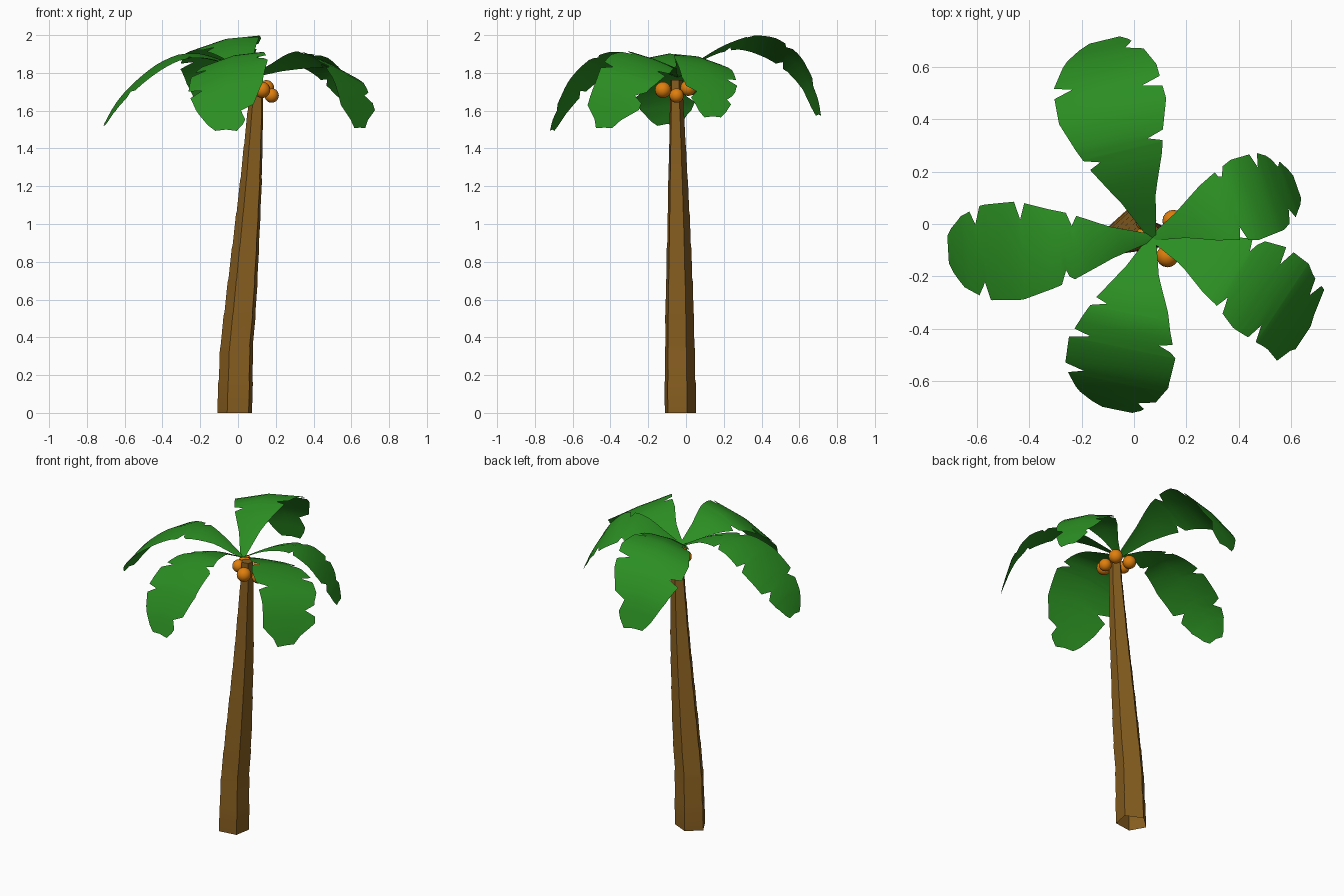
import bpy, bmesh, math
from mathutils import Vector

if "Cube" in bpy.data.objects:
    bpy.data.objects.remove(bpy.data.objects["Cube"])


def material(name, rgb):
    m = bpy.data.materials.new(name)
    m.diffuse_color = (*rgb, 1)
    m.use_nodes = True
    m.node_tree.nodes["Principled BSDF"].inputs["Base Color"].default_value = m.diffuse_color
    return m


GREEN = material("leaf green", (0.024, 0.27, 0.016))
BROWN = material("bark brown", (0.24, 0.110, 0.014))
ORANGE = material("coconut orange", (0.74, 0.21, 0.004))


def finish(bm, name, mat, smooth_angle):
    mesh = bpy.data.meshes.new(name)
    bm.to_mesh(mesh)
    bm.free()
    ob = bpy.data.objects.new(name, mesh)
    bpy.context.collection.objects.link(ob)
    mesh.materials.append(mat)
    bpy.ops.object.select_all(action='DESELECT')
    ob.select_set(True)
    bpy.context.view_layer.objects.active = ob
    bpy.ops.object.shade_smooth_by_angle(angle=math.radians(smooth_angle))
    return ob


def lerp(points, t):
    for (a, va), (b, vb) in zip(points, points[1:]):
        if t <= b:
            return va + (vb - va) * (t - a) / (b - a)
    return points[-1][1]


# Trunk: leaning tapered five-sided column with slightly stepped segments, open below
CX = [(0, -0.013), (0.35, -0.003), (0.6, 0.021), (1.2, 0.070), (1.68, 0.099), (1.8, 0.10)]
CY = [(0, -0.034), (1.0, -0.041), (1.7, -0.052), (1.8, -0.052)]
RAD = [(0, 0.099), (0.35, 0.092), (0.6, 0.087), (1.2, 0.062), (1.68, 0.040), (1.8, 0.035)]
bm = bmesh.new()
rings = []
segments, top = 10, 1.78
for i in range(segments):
    for z, flare in ((top * i / segments, 0.985), (top * (i + 0.9) / segments, 1.02)):
        r = lerp(RAD, z) * flare
        angles = [math.radians(27 + 72 * k) for k in range(5)]
        rings.append([bm.verts.new((lerp(CX, z) + r * math.cos(a),
                                    lerp(CY, z) + 0.9 * r * math.sin(a), z)) for a in angles])
for a, b in zip(rings, rings[1:]):
    for k in range(5):
        bm.faces.new((a[k], a[(k + 1) % 5], b[(k + 1) % 5], b[k]))
bm.faces.new(rings[-1])
finish(bm, "trunk", BROWN, 25)

# Coconuts clustered under the crown
for i, (x, y, z, r) in enumerate([(0.128, -0.122, 1.710, 0.043), (0.178, -0.05, 1.680, 0.038),
                                  (0.150, 0.012, 1.720, 0.042), (0.045, 0.012, 1.720, 0.040),
                                  (0.040, -0.050, 1.715, 0.038)]):
    bm = bmesh.new()
    bmesh.ops.create_uvsphere(bm, u_segments=16, v_segments=10, radius=r)
    bmesh.ops.translate(bm, verts=bm.verts, vec=(x, y, z))
    finish(bm, f"coconut_{i + 1}", ORANGE, 60)

# Fronds: ridged sheets along a drooping spine, with wedge notches in the edges
STEPS = (0, 0.2, 0.35, 0.5, 0.65, 0.8, 0.92, 1)
PROFILE = [(0, 0.07), (0.2, 0.32), (0.4, 0.68), (0.65, 1), (0.82, 0.97),
           (0.93, 0.72), (0.98, 0.45), (1, 0.28)]
BOW = [(0, 0), (0.25, 0.6), (0.5, 1), (0.8, 0.95), (0.95, 0.5), (1, 0)]
BASE = Vector((0.07, -0.052, 0))


def half_width(t, full, notches, tip):
    w = full * lerp(PROFILE, t)
    if 0.8 < t < 0.97:
        w = max(w, full * tip)
    for n in notches:
        w *= min(1, 0.64 + 0.36 * abs(t - n) / 0.025)
    return w


def frond(name, azimuth, reach, heights, half, roll, fold, bow, left, right, tip=0):
    """roll and bow are positive towards the left of the growing direction;
    left and right list the notch positions along the spine"""
    a = math.radians(azimuth)
    out = Vector((math.cos(a), math.sin(a), 0))
    side = Vector((-out.y, out.x, 0))
    spine = list(zip(STEPS, heights))
    ts = {i / 20 for i in range(21)} | set(STEPS) | {0.93, 0.98}
    for n in left + right:
        ts = {t for t in ts if abs(t - n) > 0.024 or t == 1} | {n - 0.025, n, n + 0.025}
    bm = bmesh.new()
    rows = []
    for t in sorted(t for t in ts if t <= 1):
        # soften the spine polyline by averaging nearby heights
        z = lerp(spine, t)
        if 0.06 < t < 0.94:
            z = (lerp(spine, t - 0.05) + 2 * z + lerp(spine, t + 0.05)) / 4
        p = BASE + out * reach * t + side * bow * lerp(BOW, t) + Vector((0, 0, z))
        row = [bm.verts.new(p)]
        for sign, notches in ((1, left), (-1, right)):
            w = half_width(t, half, notches, tip)
            drop = w * (fold + sign * roll * (1 - t ** 6))
            row.append(bm.verts.new(p + side * sign * w - Vector((0, 0, drop))))
        rows.append((row[1], row[0], row[2]))
    for r0, r1 in zip(rows, rows[1:]):
        for c in (0, 1):
            bm.faces.new((r0[c], r0[c + 1], r1[c + 1], r1[c]))
    finish(bm, name, GREEN, 50)


frond("frond_back", 103.6, 0.775, (1.78, 1.885, 1.95, 1.985, 1.97, 1.90, 1.79, 1.58),
      0.21, 0.22, 0.12, 0.035, [0.42, 0.80], [0.48, 0.74, 0.94])
frond("frond_left", 183.4, 0.78, (1.78, 1.87, 1.905, 1.90, 1.845, 1.75, 1.65, 1.53),
      0.188, 0.0, 0.2, 0.02, [0.43, 0.83], [0.39, 0.64, 0.86])
frond("frond_front", 258.5, 0.67, (1.78, 1.85, 1.89, 1.895, 1.85, 1.765, 1.64, 1.50),
      0.207, -0.24, 0.12, -0.03, [0.60, 0.94], [0.42, 0.62, 0.82])
frond("frond_right_back", 19.3, 0.585, (1.78, 1.84, 1.875, 1.89, 1.87, 1.80, 1.69, 1.57),
      0.162, 0.22, 0.12, 0.02, [0.55, 0.80, 0.92], [0.56, 0.90])
frond("frond_right_front", -33.6, 0.69, (1.78, 1.83, 1.862, 1.88, 1.855, 1.80, 1.69, 1.51),
      0.185, 0.30, 0.04, 0.07, [0.49, 0.67, 0.90], [0.53, 0.77], 0.88)
